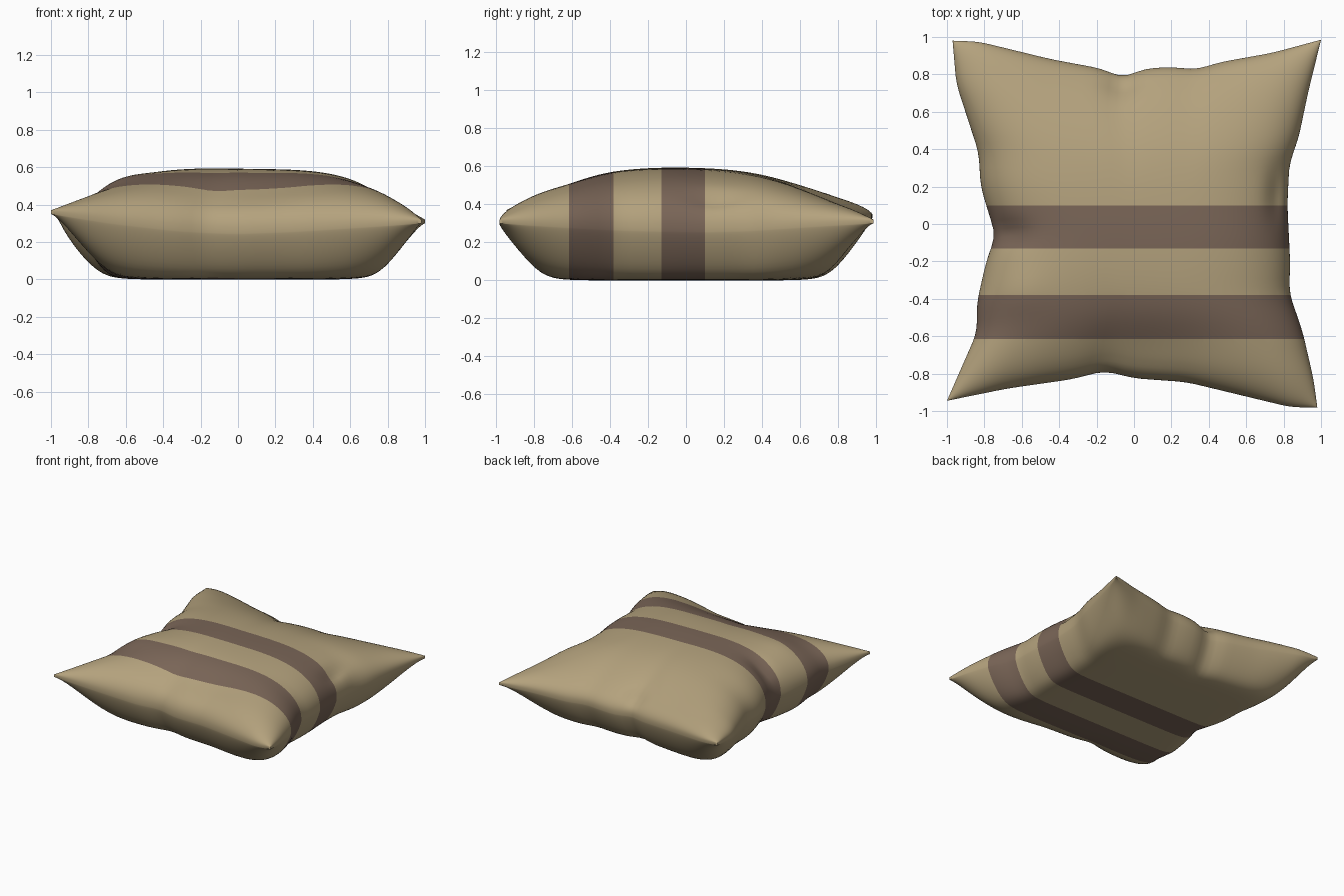
import bpy, bmesh, math
from mathutils import Vector

if "Cube" in bpy.data.objects:
    bpy.data.objects.remove(bpy.data.objects["Cube"])

# Materials
def material(name, rgb):
    m = bpy.data.materials.new(name)
    m.diffuse_color = (*rgb, 1)
    m.use_nodes = True
    m.node_tree.nodes["Principled BSDF"].inputs["Base Color"].default_value = m.diffuse_color
    return m

tan = material("tan cloth", (0.455, 0.36, 0.205))
brown = material("brown stripe", (0.195, 0.132, 0.096))

# Seam outline, one wavy edge per side (x, y, z)
FRONT = [(-1, -.945, .36), (-.68, -.88, .31), (-.33, -.83, .27), (-.16, -.785, .26), (0, -.825, .255),
         (.28, -.845, .265), (.84, -.98, .30), (.98, -.98, .31)]
BACK = [(-.97, .98, .34), (-.83, .975, .33), (-.44, .88, .29), (-.17, .83, .27), (-.06, .78, .26),
        (.05, .83, .26), (.2, .84, .27), (.33, .825, .27), (.46, .865, .27), (.74, .915, .29), (1, .985, .31)]
LEFT = [(-1, -.945, .36), (-.84, -.58, .31), (-.84, -.42, .29), (-.79, -.2, .27), (-.74, -.06, .27),
        (-.79, .1, .27), (-.82, .2, .27), (-.83, .38, .28), (-.95, .75, .32), (-.97, .98, .34)]
RIGHT = [(.98, -.98, .31), (.96, -.83, .30), (.9, -.57, .285), (.83, -.37, .275), (.835, -.2, .27),
         (.82, .1, .265), (.83, .32, .27), (.88, .46, .28), (.93, .7, .295), (1, .985, .31)]

def sample(edge, s, axis):
    """Point on an edge at fraction s, measured along the given axis."""
    target = edge[0][axis] + s * (edge[-1][axis] - edge[0][axis])
    for a, b in zip(edge, edge[1:]):
        if target <= b[axis] + 1e-9:
            t = (target - a[axis]) / (b[axis] - a[axis])
            return Vector(a).lerp(Vector(b), t)
    return Vector(edge[-1])

def along(edge, s, axis):
    """The same, with the kinks rounded off."""
    d = min(.025, s, 1 - s)
    return sum((sample(edge, s + k * d, axis) for k in (-1, -.5, 0, .5, 1)), Vector()) / 5

def seam_surface(s, t):
    """Patch spanning the four seam edges."""
    f, b = along(FRONT, s, 0), along(BACK, s, 0)
    l, r = along(LEFT, t, 1), along(RIGHT, t, 1)
    c = [Vector(p) for p in (FRONT[0], FRONT[-1], BACK[0], BACK[-1])]
    return f.lerp(b, t) + l.lerp(r, s) - c[0].lerp(c[1], s).lerp(c[2].lerp(c[3], s), t)

def puff(u, p, q):
    return max(0, 1 - abs(u) ** p) ** q

# Soft folds pressed into the upper cloth (x, y, depth, width x, width y)
FOLDS = [(-.66, -.05, .035, .10, .06), (-.62, -.36, -.015, .14, .14), (.76, .15, .03, .05, .12),
         (-.06, .74, .03, .08, .07), (.05, -.66, .03, .45, .15), (.1, .72, .02, .9, .25)]

def cushion_point(u, v, side):
    p = seam_surface((u + 1) / 2, (v + 1) / 2)
    if side > 0:
        rise = puff(u, 3.8, .5) * puff(v, 2.9, .5)
        crown = .582 - .01 * u - .04 * max(0, v + .1) ** 1.5
        dent = sum(d * math.exp(-((p.x - x) / a) ** 2 - ((p.y - y) / b) ** 2) for x, y, d, a, b in FOLDS)
        p.z += .01 + (crown - p.z) * rise - dent * min(1, 2 * rise)
    else:
        full = 1.6 * (puff(u, 4, 1) * puff(v, 4, 1)) ** .8
        drop = min(1, 1.004 * full / (1 + full ** 8) ** .125)
        p.z = (p.z - .01) * (1 - drop)
    return p

# Cushion: puffed upper and lower cloth joined by a thin seam rim
N = 64
steps = [math.sin(math.pi / 2 * (2 * i / N - 1)) for i in range(N + 1)]
bm = bmesh.new()
sheets = []
for side in (1, -1):
    g = [[bm.verts.new(cushion_point(u, v, side)) for v in steps] for u in steps]
    sheets.append(g)
    for i in range(N):
        for j in range(N):
            bm.faces.new((g[i][j], g[i + 1][j], g[i + 1][j + 1], g[i][j + 1]))
rim = ([(i, 0) for i in range(N)] + [(N, j) for j in range(N)]
       + [(i, N) for i in range(N, 0, -1)] + [(0, j) for j in range(N, 0, -1)])
top, low = sheets
for (a, b), (c, d) in zip(rim, rim[1:] + rim[:1]):
    bm.faces.new((top[a][b], low[a][b], low[c][d], top[c][d]))

# Two stripes, cut straight around the cushion
STRIPES = [(-.615, -.38), (-.13, .10)]
for y in [e for s in STRIPES for e in s]:
    bmesh.ops.bisect_plane(bm, geom=bm.verts[:] + bm.edges[:] + bm.faces[:], dist=1e-5,
                           plane_co=(0, y, 0), plane_no=(0, 1, 0))
for f in bm.faces:
    y = f.calc_center_median().y
    f.material_index = int(any(a < y < b for a, b in STRIPES))
bmesh.ops.recalc_face_normals(bm, faces=bm.faces[:])

mesh = bpy.data.meshes.new("cushion")
bm.to_mesh(mesh)
bm.free()
mesh.materials.append(tan)
mesh.materials.append(brown)
cushion = bpy.data.objects.new("cushion", mesh)
bpy.context.collection.objects.link(cushion)
bpy.context.view_layer.objects.active = cushion
cushion.select_set(True)
bpy.ops.object.shade_smooth_by_angle(angle=math.radians(50))
